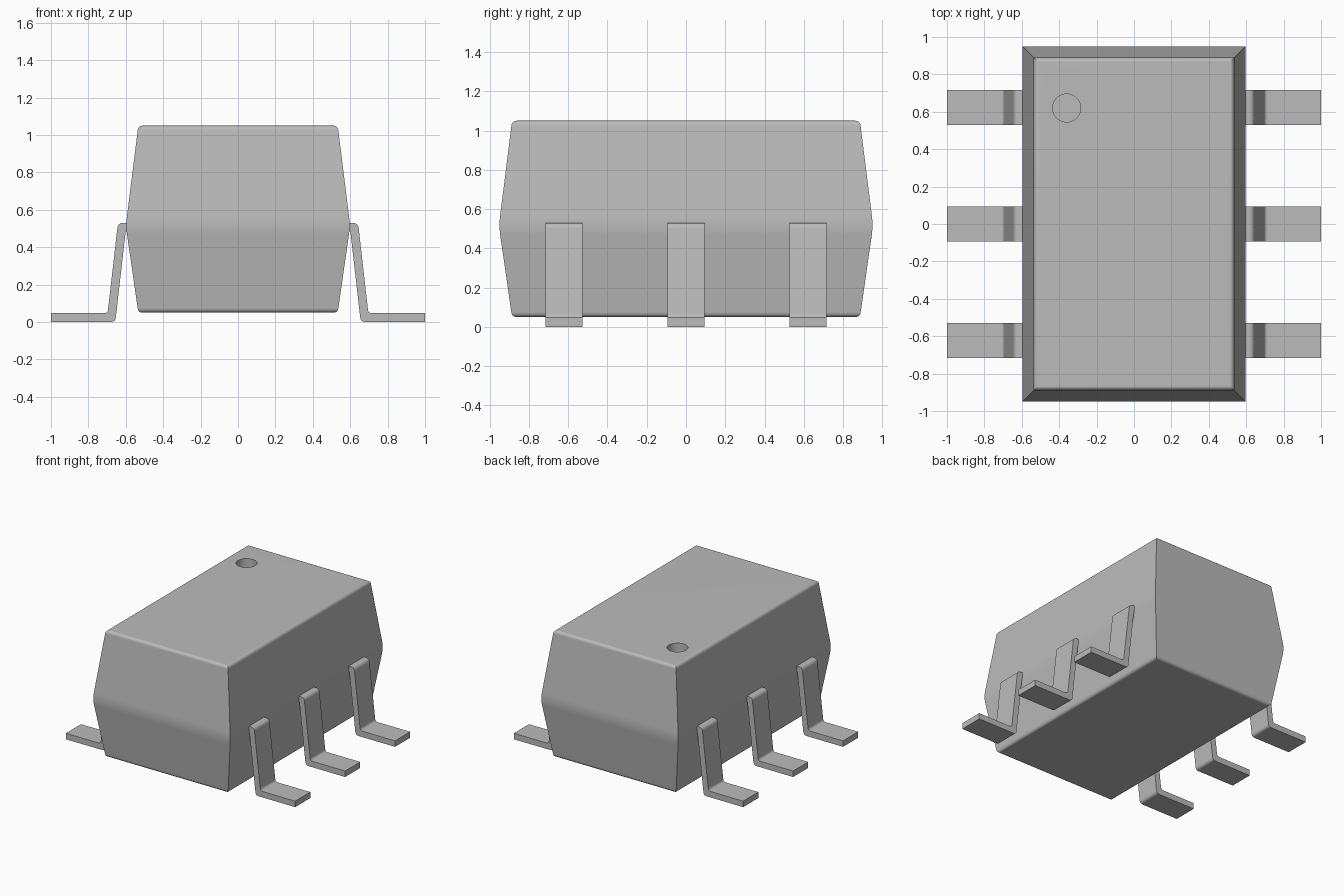
import bpy, bmesh
from math import radians
from mathutils import Vector

if "Cube" in bpy.data.objects:
    bpy.data.objects.remove(bpy.data.objects["Cube"])

grey = bpy.data.materials.new("plain grey")
grey.use_nodes = True
grey.diffuse_color = (0.5, 0.5, 0.5, 1)
grey.node_tree.nodes["Principled BSDF"].inputs["Base Color"].default_value = (0.5, 0.5, 0.5, 1)


def fillet(corners, steps=5):
    """Round the corners (a, z, cut length) of an outline; the ends stay as they are."""
    pts = [Vector(c[:2]) for c in corners]
    out = []
    for i, p in enumerate(pts):
        cut = corners[i][2]
        if not cut:
            out.append(p)
            continue
        start = p + (pts[i - 1] - p).normalized() * cut
        end = p + (pts[(i + 1) % len(pts)] - p).normalized() * cut
        for k in range(steps + 1):
            t = k / steps
            out.append(start * (1 - t) ** 2 + p * 2 * t * (1 - t) + end * t ** 2)
    return out


def make_object(name, bm):
    bmesh.ops.recalc_face_normals(bm, faces=bm.faces)
    mesh = bpy.data.meshes.new(name)
    bm.to_mesh(mesh)
    bm.free()
    mesh.materials.append(grey)
    obj = bpy.data.objects.new(name, mesh)
    bpy.context.collection.objects.link(obj)
    return obj


def activate(obj):
    bpy.ops.object.select_all(action='DESELECT')
    obj.select_set(True)
    bpy.context.view_layer.objects.active = obj


def smooth(obj):
    activate(obj)
    bpy.ops.object.shade_smooth_by_angle(angle=radians(30))
    mod = obj.modifiers.new("flat face normals", 'WEIGHTED_NORMAL')
    mod.keep_sharp = True


def loft(name, rings):
    """Join equal closed rings of points and cap both ends."""
    bm = bmesh.new()
    loops = [[bm.verts.new(p) for p in ring] for ring in rings]
    n = len(loops[0])
    for a, b in zip(loops, loops[1:]):
        for i in range(n):
            j = (i + 1) % n
            bm.faces.new((a[i], a[j], b[j], b[i]))
    bm.faces.new(loops[0])
    bm.faces.new(loops[-1])
    return make_object(name, bm)


# Package body: a rectangle lofted along a tapered profile with rounded rims
half_x, half_y = 0.6, 0.953
profile = fillet([(0.3, 0.05, 0), (0.067, 0.05, 0.025), (0, 0.515, 0.05),
                  (0.067, 1.05, 0.025), (0.3, 1.05, 0)])[1:-1]
body = loft("package_body", [
    [(sx * (half_x - d), sy * (half_y - d), z)
     for sx, sy in ((-1, -1), (1, -1), (1, 1), (-1, 1))] for d, z in profile])

# Round index dimple sunk in the top
bm = bmesh.new()
bmesh.ops.create_cone(bm, cap_ends=True, segments=48, radius1=0.075, radius2=0.075, depth=0.2)
bmesh.ops.translate(bm, verts=bm.verts, vec=(-0.36, 0.62, 1.05))
cutter = make_object("dimple_cutter", bm)
cutter.hide_render = True
activate(body)
cut = body.modifiers.new("dimple", 'BOOLEAN')
cut.operation = 'DIFFERENCE'
cut.solver = 'EXACT'
cut.object = cutter
bpy.ops.object.modifier_apply(modifier=cut.name)
bpy.data.objects.remove(cutter)
smooth(body)

# Bent leads: three on each side
outline = fillet([(0.592, 0.53, 0), (0.642, 0.53, 0.03), (0.697, 0.047, 0.02), (1, 0.047, 0),
                  (1, 0, 0), (0.656, 0, 0.025), (0.6, 0.49, 0.01), (0.592, 0.49, 0)])
for side, side_name in ((1, "left"), (-1, "right")):
    for y, place in ((-0.622, "front"), (0, "middle"), (0.622, "back")):
        smooth(loft(f"{side_name}_{place}_lead", [
            [(side * p.x, y + e, p.y) for p in outline] for e in (-0.094, 0.094)]))
